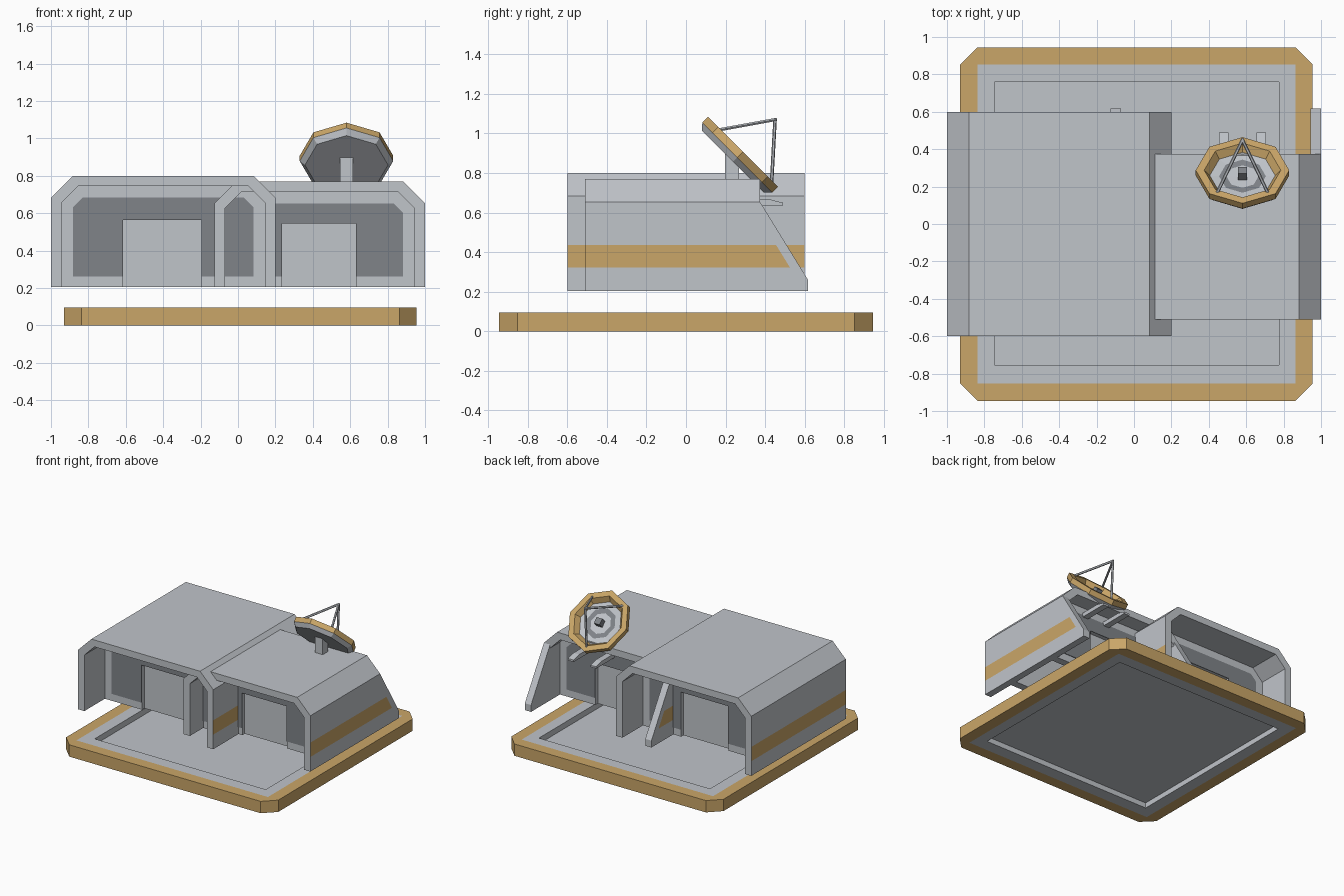
import bpy, bmesh, math
from mathutils import Matrix, Vector

cube = bpy.data.objects.get("Cube")
if cube:
    bpy.data.objects.remove(cube)


def material(name, rgb):
    m = bpy.data.materials.new(name)
    m.use_nodes = True
    m.diffuse_color = (*rgb, 1)
    m.node_tree.nodes["Principled BSDF"].inputs["Base Color"].default_value = (*rgb, 1)
    return m


GREY, TAN, SLATE = 0, 1, 2
MATS = [material("light grey", (0.53, 0.555, 0.59)),
        material("tan", (0.59, 0.38, 0.138)),
        material("slate glass", (0.215, 0.23, 0.25))]


def finish(name, bm, mat=None, matrix=None):
    if mat is not None:
        for f in bm.faces:
            f.material_index = mat
    mesh = bpy.data.meshes.new(name)
    bm.to_mesh(mesh)
    bm.free()
    for m in MATS:
        mesh.materials.append(m)
    ob = bpy.data.objects.new(name, mesh)
    bpy.context.collection.objects.link(ob)
    if matrix:
        ob.matrix_world = matrix
    return ob


PLACE = {"x": lambda u, v, t: (t, u, v), "y": lambda u, v, t: (u, t, v), "z": lambda u, v, t: (u, v, t)}


def prism_mesh(pts, axis, a, b):
    """Outline extruded along an axis from a to b."""
    bm = bmesh.new()
    lo, hi = ([bm.verts.new(PLACE[axis](u, v, t)) for u, v in pts] for t in (a, b))
    bm.faces.new(lo)
    bm.faces.new(hi)
    for i in range(len(pts)):
        j = (i + 1) % len(pts)
        bm.faces.new((lo[i], lo[j], hi[j], hi[i]))
    bmesh.ops.recalc_face_normals(bm, faces=bm.faces)
    return bm


def prism(name, pts, axis, a, b, mat=GREY):
    return finish(name, prism_mesh(pts, axis, a, b), mat)


def frame(name, outer, inner, z0, z1, mat):
    """Flat border between two outlines with equal point counts."""
    bm = bmesh.new()
    loops = [[bm.verts.new((x, y, z)) for x, y in p]
             for p, z in ((outer, z0), (outer, z1), (inner, z1), (inner, z0))]
    n = len(outer)
    for a, b in zip(loops, loops[1:] + loops[:1]):
        for i in range(n):
            j = (i + 1) % n
            bm.faces.new((a[i], a[j], b[j], b[i]))
    bmesh.ops.remove_doubles(bm, verts=bm.verts, dist=1e-5)
    bmesh.ops.recalc_face_normals(bm, faces=bm.faces)
    return finish(name, bm, mat)


def rect(x0, x1, y0, y1):
    return [(x0, y0), (x1, y0), (x1, y1), (x0, y1)]


def arch(x0, x1, z0, z1, c):
    """Upright outline with chamfered top corners, from left foot to right foot."""
    return [(x0, z0), (x0, z1 - c), (x0 + c, z1), (x1 - c, z1), (x1, z1 - c), (x1, z0)]


# Base: tan border with cut corners, grey rim, sunken floor
X0, X1, Y, C = -0.93, 0.955, 0.945, 0.092
ix0, ix1, iy = X0 + C, X1 - C, Y - C
octagon = [(ix0, -Y), (ix1, -Y), (X1, -iy), (X1, iy), (ix1, Y), (ix0, Y), (X0, iy), (X0, -iy)]
corners = [(ix0, -iy), (ix1, -iy), (ix1, -iy), (ix1, iy), (ix1, iy), (ix0, iy), (ix0, iy), (ix0, -iy)]
floor = rect(-0.745, 0.775, -0.755, 0.76)
frame("base_border", octagon, corners, 0, 0.095, TAN)
frame("base_rim", rect(ix0, ix1, -iy, iy), floor, 0, 0.095, GREY)
prism("base_floor", floor, "z", 0.042, 0.048)

# Stripe painting on the outer side walls
BOTTOM, WALL = 0.205, 0.055
STRIPE = (0.322, 0.437)
SLOPE = Vector((0, 0.39, 0.24)).normalized()


def paint_stripe(bm, x0, x1, end=None):
    cuts = [((0, 0, z), (0, 0, 1)) for z in STRIPE]
    if end:
        cuts.append((end, SLOPE))
    for co, no in cuts:
        bmesh.ops.bisect_plane(bm, geom=bm.verts[:] + bm.edges[:] + bm.faces[:],
                               dist=1e-5, plane_co=co, plane_no=no)
    for f in bm.faces:
        c = f.calc_center_median()
        outside = min(abs(c.x - x0), abs(c.x - x1)) < 0.001 and abs(f.normal.x) > 0.9
        before = not end or (c - Vector(end)).dot(SLOPE) < 0
        if outside and before and STRIPE[0] < c.z < STRIPE[1]:
            f.material_index = TAN


def hangar(name, x0, x1, top, y0, y1, door, panels):
    # Open chamfered shell
    inner = arch(x0 + WALL, x1 - WALL, BOTTOM, top - WALL, 0.09)
    bm = prism_mesh(arch(x0, x1, BOTTOM, top, 0.117) + inner[::-1], "y", y0, y1)
    paint_stripe(bm, x0, x1)
    finish(name + "_shell", bm)
    # End walls with a door opening, glazing and a set-back door
    d0, d1, dtop = door
    glass = arch(x0 + 0.118, x1 - 0.118, 0.263, top - 0.117, 0.05)
    for side, y, s in (("front", panels[0], 1), ("back", panels[1], -1)):
        for part, outline, a, b, mat in (("wall", inner, 0, 0.06, GREY), ("glass", glass, -0.005, 0.002, SLATE)):
            z = outline[0][1]
            notch = [(d1, z), (d1, dtop), (d0, dtop), (d0, z)]
            prism(f"{name}_{side}_{part}", outline + notch, "y", y + s * a, y + s * b, mat)
        prism(f"{name}_{side}_door", rect(d0, d1, BOTTOM, dtop), "y", y + s * 0.03, y + s * 0.055)


hangar("large_hangar", -1.0, 0.2, 0.8, -0.6, 0.6, (-0.615, -0.195, 0.565), (-0.34, 0.34))
SX0, SX1, ROOF_END = -0.125, 1.0, 0.375
hangar("small_hangar", SX0, SX1, 0.77, -0.51, ROOF_END, (0.235, 0.63, 0.545), (-0.28, 0.25))

# Sloping side fins behind the small hangar
fin = [(ROOF_END, BOTTOM), (0.617, BOTTOM), (0.617, 0.26), (ROOF_END, 0.653)]
for side, x in (("right", SX0), ("left", SX1 - WALL)):
    bm = prism_mesh(fin, "x", x, x + WALL)
    paint_stripe(bm, SX0, SX1, (0, 0.455, 0.437))
    finish(side + "_rear_fin", bm)

# Roof brackets at the back
for side, x in (("right", 0.455), ("left", 0.655)):
    prism(side + "_rear_bracket", [(0.24, 0.635), (0.49, 0.635), (0.49, 0.65), (0.42, 0.668), (0.24, 0.668)],
          "x", x, x + 0.05)

# Dish mast
prism("dish_mast", [(0.198, 0.76), (0.267, 0.76), (0.267, 0.835), (0.198, 0.902)], "x", 0.546, 0.614)

# Dish: eight-sided turned profile of (radius, height, colour of the band that follows)
TILT = Matrix.Translation((0.58, 0.2875, 0.9075)) @ Matrix.Rotation(math.radians(-45), 4, "X")
profile = [(0, -0.07, GREY), (0.222, -0.07, GREY), (0.25, -0.04, TAN), (0.25, 0, TAN), (0.205, 0, TAN),
           (0.175, -0.04, GREY), (0.125, -0.045, SLATE), (0.085, -0.048, GREY), (0, -0.05, GREY)]
bm = bmesh.new()
rings = [[bm.verts.new((r * math.cos(k * math.pi / 4), r * math.sin(k * math.pi / 4), h)) for k in range(8)]
         for r, h, _ in profile]
for (_, _, mat), a, b in zip(profile, rings, rings[1:]):
    for k in range(8):
        j = (k + 1) % 8
        bm.faces.new((a[k], a[j], b[j], b[k])).material_index = mat
bmesh.ops.remove_doubles(bm, verts=bm.verts, dist=1e-5)
bmesh.ops.recalc_face_normals(bm, faces=bm.faces)
finish("dish", bm, matrix=TILT)

# Receiver box and three struts
finish("dish_receiver", prism_mesh(rect(-0.025, 0.025, -0.025, 0.025), "z", -0.05, 0), SLATE, TILT)
apex = Vector((0, 0, 0.23))
for i, foot in enumerate([(-0.137, -0.166, -0.01), (0.137, -0.166, -0.01), (0, 0.215, -0.01)]):
    foot = Vector(foot)
    d = apex - foot
    bm = bmesh.new()
    bmesh.ops.create_cone(bm, cap_ends=True, segments=6, radius1=0.009, radius2=0.009, depth=d.length + 0.012)
    turn = Matrix.Translation((foot + apex) / 2) @ d.to_track_quat("Z", "Y").to_matrix().to_4x4()
    finish(f"dish_strut_{i + 1}", bm, GREY, TILT @ turn)
